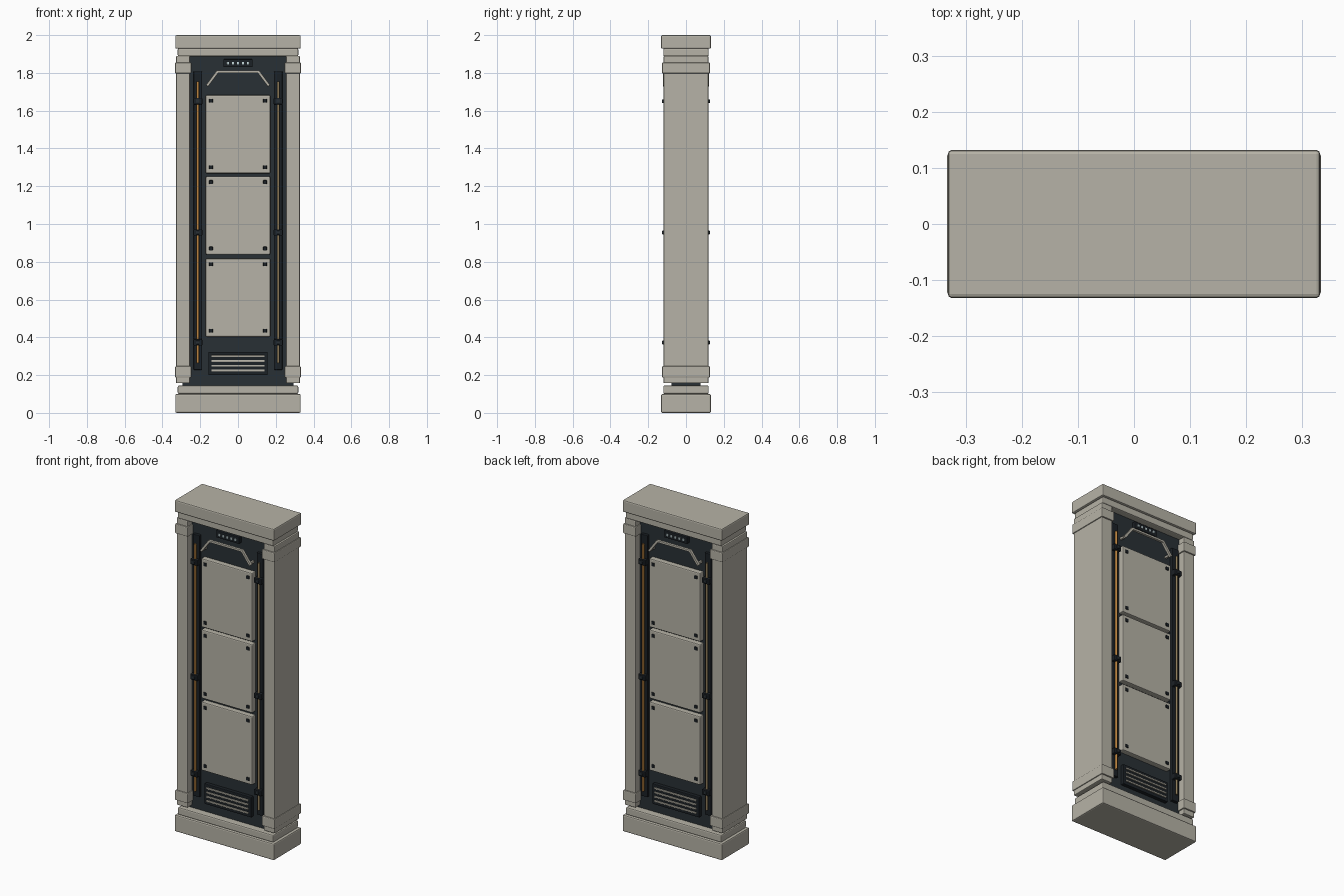
import bpy, bmesh
from math import pi
from mathutils import Matrix

if "Cube" in bpy.data.objects:
    bpy.data.objects.remove(bpy.data.objects["Cube"])


def material(name, rgb):
    m = bpy.data.materials.new(name)
    m.diffuse_color = (*rgb, 1)
    m.use_nodes = True
    m.node_tree.nodes["Principled BSDF"].inputs["Base Color"].default_value = m.diffuse_color
    return m


STONE = material("stone", (0.47, 0.45, 0.385))
DARK = material("dark_metal", (0.022, 0.03, 0.036))
BLACK = material("black_metal", (0.011, 0.015, 0.019))
COPPER = material("copper", (0.5, 0.23, 0.05))
BRASS = material("brass", (0.27, 0.2, 0.1))
LIGHT = material("light", (0.55, 0.68, 0.7))
TURN = Matrix.Rotation(pi, 4, 'Z')


def finish(name, bm, mat, bevel=0.0, turned=False, segments=2):
    bmesh.ops.recalc_face_normals(bm, faces=bm.faces)
    if turned:
        bm.transform(TURN)
    me = bpy.data.meshes.new(name)
    bm.to_mesh(me)
    bm.free()
    me.materials.append(mat)
    ob = bpy.data.objects.new(name, me)
    bpy.context.collection.objects.link(ob)
    if bevel:
        b = ob.modifiers.new("bevel", 'BEVEL')
        b.width, b.segments = bevel, segments
    return ob


def box(name, x, y, z, mat, bevel=0.0, turned=False):
    """Box from (low, high) ranges."""
    bm = bmesh.new()
    bmesh.ops.create_cube(bm, size=1)
    for v in bm.verts:
        v.co = [r[0] if c < 0 else r[1] for r, c in zip((x, y, z), v.co)]
    return finish(name, bm, mat, bevel, turned)


def rod(name, x, y, z, radius, mat, turned):
    bm = bmesh.new()
    bmesh.ops.create_cone(bm, cap_ends=True, segments=12, radius1=radius, radius2=radius,
                          depth=z[1] - z[0],
                          matrix=Matrix.Translation((x, y, (z[0] + z[1]) / 2)))
    for f in bm.faces:
        f.smooth = len(f.verts) == 4
    return finish(name, bm, mat, 0, turned)


def prism(name, outline, y, mat, bevel, turned):
    bm = bmesh.new()
    face = bm.faces.new([bm.verts.new((px, y[0], pz)) for px, pz in outline])
    ext = bmesh.ops.extrude_face_region(bm, geom=[face])
    for v in ext["geom"]:
        if isinstance(v, bmesh.types.BMVert):
            v.co.y = y[1]
    return finish(name, bm, mat, bevel, turned)


def slab(name, hx, hy, z, mat, bevel=0.0):
    return box(name, (-hx, hx), (-hy, hy), z, mat, bevel)


# stepped plinth and cap
slab("base", 0.332, 0.132, (0, 0.1), STONE, 0.007)
slab("base_step", 0.319, 0.12, (0.1, 0.145), STONE, 0.007)
slab("top_step", 0.319, 0.12, (1.888, 1.93), STONE, 0.007)
slab("cap", 0.332, 0.132, (1.928, 2.0), STONE, 0.007)

# dark core
slab("core", 0.295, 0.078, (0.14, 1.892), DARK)

# side pillars with collars
for s, side in ((-1, "left"), (1, "right")):
    def span(a, b):
        return tuple(sorted((s * a, s * b)))
    box(side + "_pillar", span(0.254, 0.328), (-0.119, 0.119), (0.157, 1.89), STONE, 0.005)
    for label, z in (("lower", (0.187, 0.247)), ("upper", (1.797, 1.855))):
        box(f"{side}_{label}_collar", span(0.247, 0.333), (-0.127, 0.127), z, STONE, 0.005)

# both faces carry the same fittings
for turned, end in ((False, "front"), (True, "back")):
    # cover panels with corner bolts
    for i, zc in enumerate((0.61, 1.045, 1.475)):
        box(f"{end}_panel_{i}", (-0.171, 0.171), (-0.109, -0.07), (zc - 0.207, zc + 0.207),
            STONE, 0.006, turned)
        for bx in (-0.143, 0.143):
            for bz in (zc - 0.175, zc + 0.177):
                box(f"{end}_bolt", (bx - 0.01, bx + 0.01), (-0.114, -0.1),
                    (bz - 0.01, bz + 0.01), BLACK, 0.003, turned)
    # side rails, cables and clamps
    for s, mat in ((-1, COPPER), (1, BRASS)):
        c = s * 0.213
        box(f"{end}_rail", (c - 0.022, c + 0.022), (-0.096, -0.07), (0.228, 1.808),
            BLACK, 0.003, turned)
        rod(f"{end}_cable", c, -0.105, (0.265, 1.755), 0.007, mat, turned)
        for z in (0.373, 0.955, 1.65):
            box(f"{end}_clamp", (c - 0.024, c + 0.024), (-0.119, -0.09),
                (z - 0.017, z + 0.017), BLACK, 0.004, turned)
            box(f"{end}_clamp_stud", (c - 0.01, c + 0.01), (-0.127, -0.11),
                (z - 0.01, z + 0.01), DARK, 0.004, turned)
    # angular handle on two posts
    arch = [(-0.17, 1.735), (-0.113, 1.812), (0.113, 1.812), (0.17, 1.735),
            (0.158, 1.728), (0.105, 1.799), (-0.105, 1.799), (-0.158, 1.728)]
    prism(f"{end}_handle", arch, (-0.122, -0.106), STONE, 0.002, turned)
    for x in (-0.158, 0.158):
        box(f"{end}_handle_post", (x - 0.006, x + 0.006), (-0.11, -0.07),
            (1.734, 1.746), STONE, 0, turned)
    # indicator strip
    box(f"{end}_indicator_box", (-0.077, 0.077), (-0.1, -0.07), (1.83, 1.873),
        BLACK, 0.004, turned)
    for i in range(-2, 3):
        x = i * 0.027
        box(f"{end}_indicator_light", (x - 0.006, x + 0.006), (-0.104, -0.095),
            (1.844, 1.858), LIGHT, 0.002, turned)
    # vent grille
    box(f"{end}_vent_frame", (-0.157, 0.157), (-0.099, -0.07), (0.2, 0.323),
        BLACK, 0.004, turned)
    for i in range(4):
        z = 0.224 + i * 0.0255
        box(f"{end}_vent_slat", (-0.141, 0.141), (-0.106, -0.09), (z - 0.005, z + 0.005),
            STONE, 0.002, turned)
